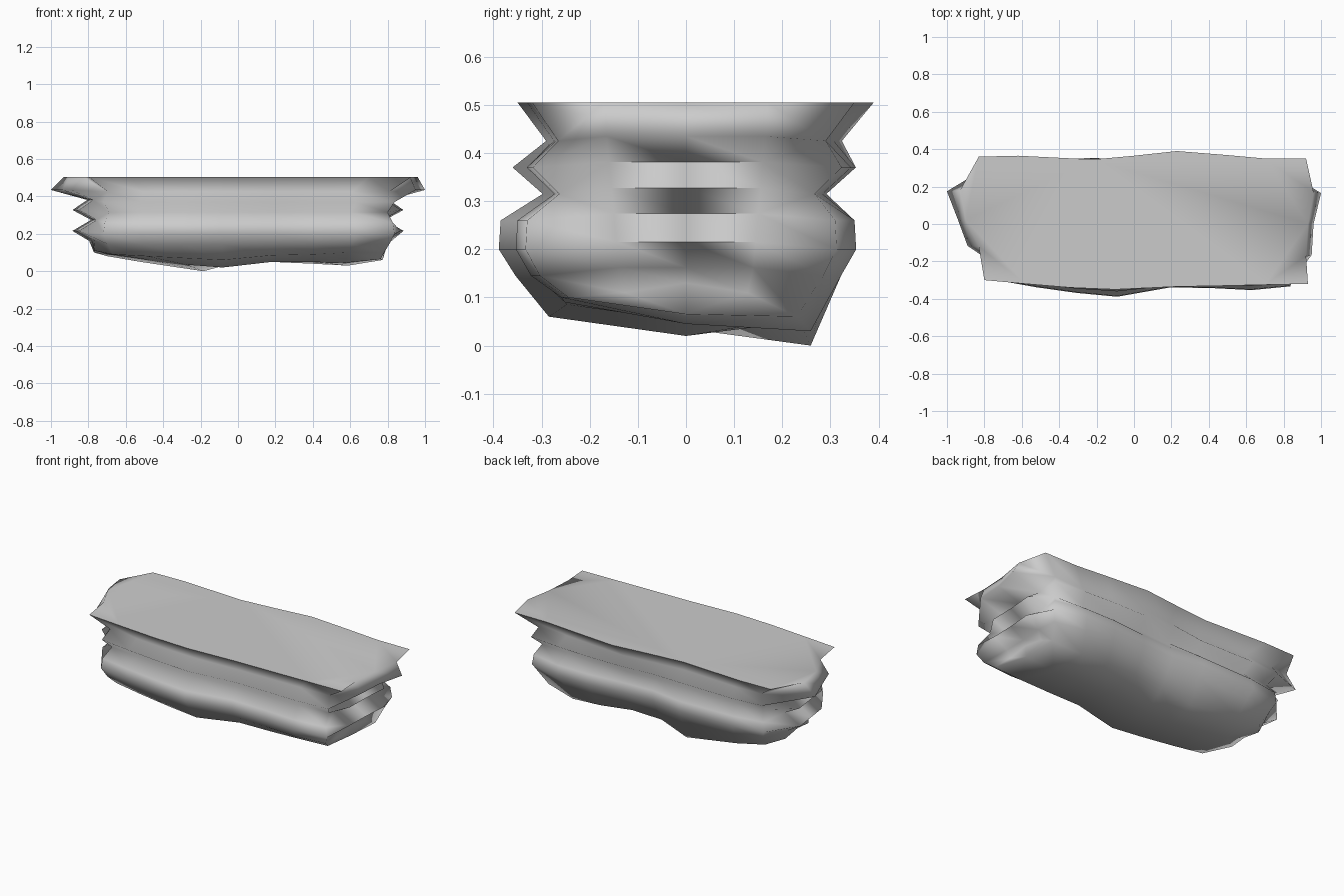
import bpy, bmesh, math

if "Cube" in bpy.data.objects:
    bpy.data.objects.remove(bpy.data.objects["Cube"])

# Each column of the slab outline: top x, top y, bulge y, bottom z (front, left to right)
front = [(-.80, -.30, -.30, .09), (-.58, -.32, -.335, .08), (-.34, -.34, -.365, .07),
         (-.10, -.35, -.385, .06), (.22, -.335, -.335, .085), (.48, -.33, -.34, .09),
         (.70, -.325, -.35, .10), (.93, -.32, -.33, .10)]
back = [(.92, .35, .31, .06), (.70, .35, .35, .03), (.48, .37, .35, .04),
        (.23, .39, .33, .06), (0, .365, .32, .05), (-.22, .345, .35, .0),
        (-.62, .365, .34, .05), (-.83, .36, .31, .08)]
# End columns: top x, y, tip x at the first ledge, bottom z
right = [(.92, -.17, .95, .11), (.93, .0, .96, .13), (.96, .17, 1.0, .11)]
left = [(-.93, .18, -1.0, .10), (-.90, .02, -.94, .12), (-.83, -.12, -.89, .11)]

# Long sides: height, inset towards the waist; None rows use the bulge
Z = [.505, .425, .37, .315, .26, .20, .145]
SIDE_Y = [1.0, .83, .98, .81, 1.0, 1.01, .92]
SIDE_X = [1.0, .87, .90, .86, .89, .90, .87]
END_X = [None, 1.0, .81, .89, .79, .89, .80]


def side_column(x, y, bulge, zb):
    pts = []
    for i, z in enumerate(Z):
        base = y if i < 2 else (y * .5 + bulge * .5 if i < 4 else bulge)
        pts.append((x * SIDE_X[i], base * SIDE_Y[i], z))
    pts.append((x * .84, bulge * .74, zb))
    return pts


def end_column(x, y, tip, zb):
    s = math.copysign(1, x)
    pts = [(x, y, Z[0])]
    for i in range(1, len(Z)):
        px = tip if i == 1 else s * END_X[i] * (.97 + .35 * (abs(tip) - .93))
        pts.append((px, y * (1 - .03 * i), Z[i] + .008 + .0015 * i))
    pts.append((s * .77, y * .75, zb))
    return pts


columns = ([side_column(*c) for c in front] + [end_column(*c) for c in right]
           + [side_column(*c) for c in back] + [end_column(*c) for c in left])

# Layered rock slab
bm = bmesh.new()
grid = [[bm.verts.new(p) for p in col] for col in columns]
n = len(grid)
for a in range(n):
    b = (a + 1) % n
    for k in range(len(grid[0]) - 1):
        bm.faces.new((grid[a][k], grid[a][k + 1], grid[b][k + 1], grid[b][k]))
bm.faces.new([c[0] for c in grid])

# Uneven underside: a ridge line joined to the lower rim
ridge = [bm.verts.new((c[0] * .82, .0, z))
         for c, z in zip(front, (.085, .06, .035, .02, .05, .05, .045, .065))]
fr = [c[-1] for c in grid[:8]]
bk = [c[-1] for c in grid[11:19]][::-1]
for i in range(7):
    bm.faces.new((fr[i], ridge[i], ridge[i + 1], fr[i + 1]))
    bm.faces.new((ridge[i], bk[i], bk[i + 1], ridge[i + 1]))
for hub, rim in ((ridge[-1], grid[7:12]), (ridge[0], grid[18:] + grid[:1])):
    for p, q in zip(rim, rim[1:]):
        bm.faces.new((p[-1], hub, q[-1]))
bmesh.ops.recalc_face_normals(bm, faces=bm.faces)

mesh = bpy.data.meshes.new("rock_slab")
bm.to_mesh(mesh)
bm.free()
slab = bpy.data.objects.new("rock_slab", mesh)
bpy.context.collection.objects.link(slab)
bpy.context.view_layer.objects.active = slab
slab.select_set(True)
bpy.ops.object.shade_smooth_by_angle(angle=math.radians(105))
